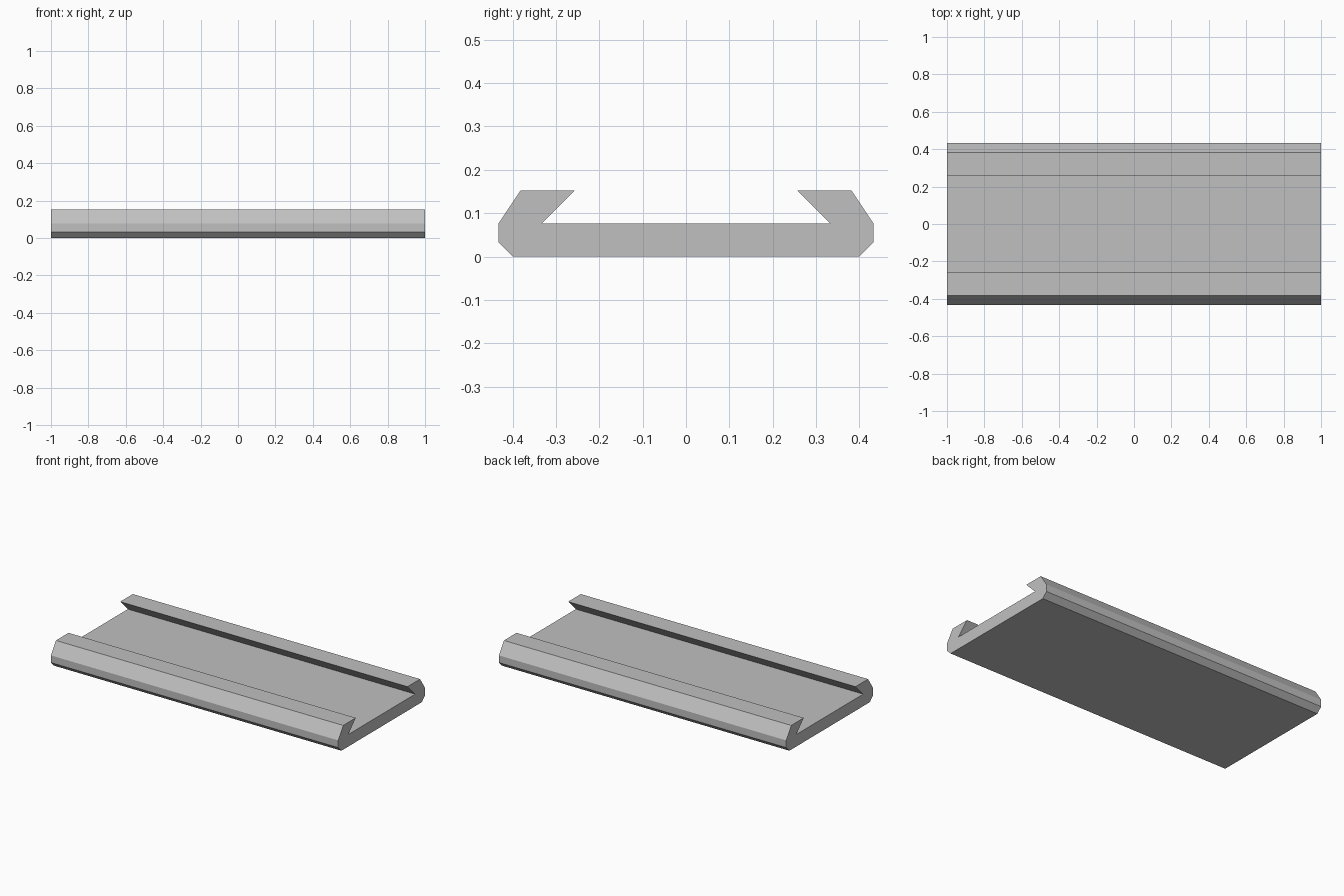
import bpy
import bmesh

cube = bpy.data.objects.get("Cube")
if cube:
    bpy.data.objects.remove(cube, do_unlink=True)

# Plain grey finish
grey = bpy.data.materials.new("light_grey")
grey.use_nodes = True
colour = (0.53, 0.53, 0.53, 1)
grey.diffuse_color = colour
grey.node_tree.nodes["Principled BSDF"].inputs["Base Color"].default_value = colour

# Half cross-section (y, z): base chamfer, outer wall, sloped lip, undercut
LENGTH = 2.0
half = [(0.40, 0), (0.432, 0.032), (0.432, 0.077),
        (0.382, 0.152), (0.257, 0.152), (0.333, 0.076)]
profile = half + [(-y, z) for y, z in reversed(half)]

# Dovetail rail: mirrored section extruded along x
bm = bmesh.new()
end = bm.faces.new([bm.verts.new((-LENGTH / 2, y, z)) for y, z in profile])
extruded = bmesh.ops.extrude_face_region(bm, geom=[end], use_keep_orig=True)
moved = [v for v in extruded["geom"] if isinstance(v, bmesh.types.BMVert)]
bmesh.ops.translate(bm, verts=moved, vec=(LENGTH, 0, 0))
bmesh.ops.recalc_face_normals(bm, faces=bm.faces)

mesh = bpy.data.meshes.new("dovetail_rail")
bm.to_mesh(mesh)
bm.free()
mesh.materials.append(grey)
rail = bpy.data.objects.new("dovetail_rail", mesh)
bpy.context.collection.objects.link(rail)
